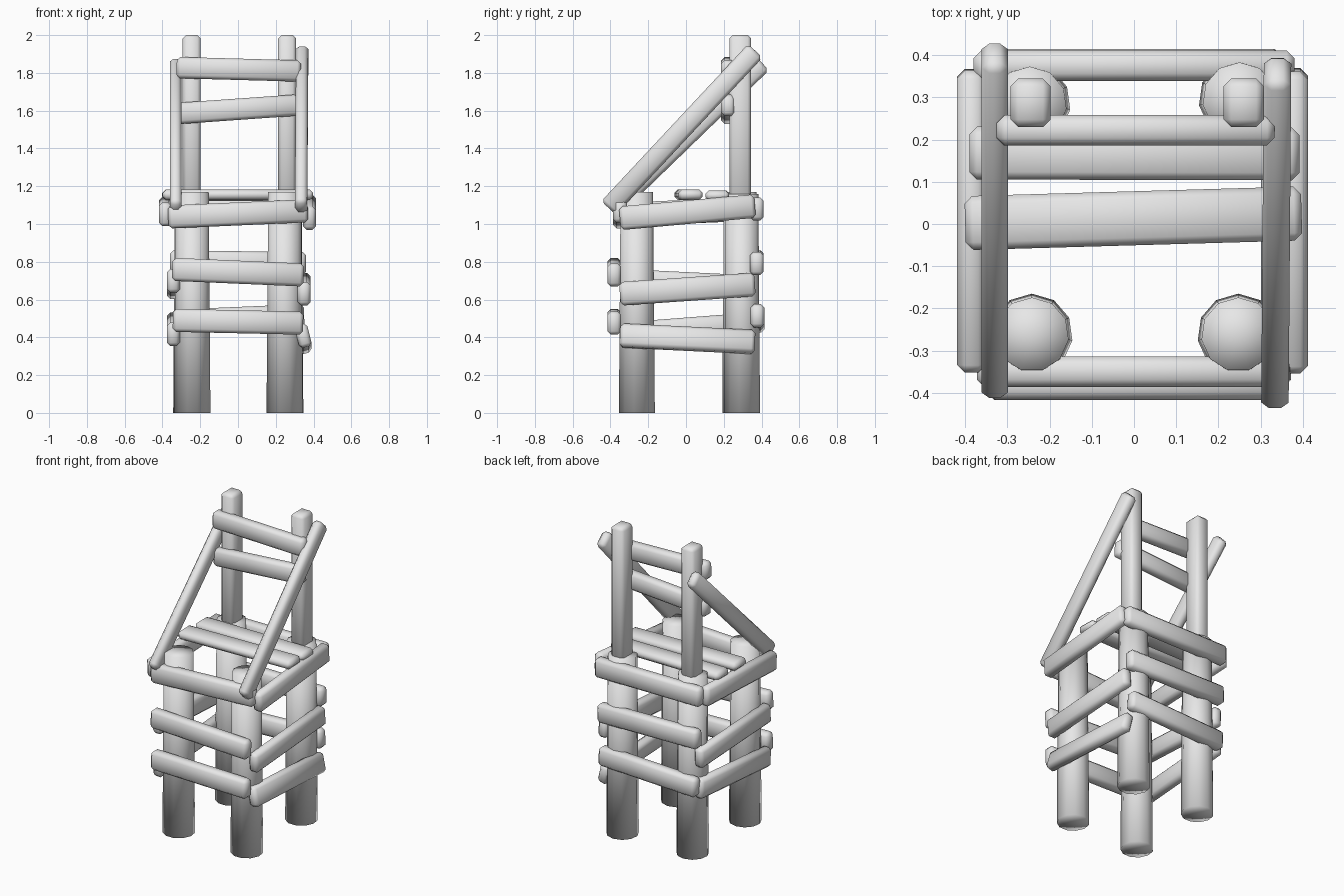
import bpy, bmesh, math
from mathutils import Vector, Matrix

if "Cube" in bpy.data.objects:
    bpy.data.objects.remove(bpy.data.objects["Cube"], do_unlink=True)

GREY = (0.8, 0.8, 0.8, 1)
mat = bpy.data.materials.new("pale_grey_wood")
mat.use_nodes = True
mat.diffuse_color = GREY
mat.node_tree.nodes["Principled BSDF"].inputs["Base Color"].default_value = GREY


def finish(name, bm):
    mesh = bpy.data.meshes.new(name)
    bmesh.ops.recalc_face_normals(bm, faces=bm.faces)
    for f in bm.faces:
        f.smooth = True
    bm.to_mesh(mesh)
    bm.free()
    mesh.materials.append(mat)
    obj = bpy.data.objects.new(name, mesh)
    bpy.context.collection.objects.link(obj)
    return obj


def frame(a, b, ref, roll=0):
    """Matrix whose x axis runs from a to b, with z near ref."""
    d = (b - a).normalized()
    side = ref.cross(d).normalized()
    rot = Matrix((d, side, d.cross(side))).transposed().to_4x4()
    return Matrix.Translation((a + b) / 2) @ rot @ Matrix.Rotation(roll, 4, 'X')


def beam(name, a, b, width, height, roll=0, ref=(0, 0, 1), bevel=0.018):
    """Timber with softened edges between two end centres."""
    a, b = Vector(a), Vector(b)
    bm = bmesh.new()
    bmesh.ops.create_cube(bm, size=1)
    bmesh.ops.scale(bm, vec=((b - a).length, width, height), verts=bm.verts)
    bmesh.ops.bevel(bm, geom=bm.edges[:], offset=bevel, segments=1, affect='EDGES')
    bm.transform(frame(a, b, Vector(ref), roll))
    return finish(name, bm)


def post(name, x, y, top):
    """Round, slightly tapered log."""
    bm = bmesh.new()
    bmesh.ops.create_cone(bm, cap_ends=True, cap_tris=True, segments=11,
                          radius1=0.097, radius2=0.088, depth=top)
    bmesh.ops.translate(bm, vec=(x, y, top / 2), verts=bm.verts)
    return finish(name, bm)


# Four round legs
post("front_right_post", -0.242, -0.262, 1.17)
post("front_left_post", 0.247, -0.262, 1.17)
post("back_right_post", -0.247, 0.285, 1.17)
post("back_left_post", 0.25, 0.295, 1.16)

# Square uprights above the back legs
for name, x in (("right_upright", -0.245), ("left_upright", 0.26)):
    beam(name, (x, 0.287, 1.1), (x, 0.287, 2.0), 0.115, 0.095, ref=(1, 0, 0))

# Rails across front and back: y, z at right end, z at left end, half length
for side, rows in {
    "front": ((-0.38, 0.49, 0.475, 0.345), (-0.38, 0.76, 0.73, 0.348), (-0.35, 1.037, 1.07, 0.37)),
    "back": ((0.378, 0.485, 0.515, 0.35), (0.375, 0.80, 0.79, 0.36), (0.375, 1.08, 1.08, 0.38)),
}.items():
    for i, (y, z0, z1, h) in enumerate(rows):
        beam(f"{side}_rail_{i + 1}", (-h, y, z0), (h, y, z1), 0.073, 0.122)

# Rails along the sides: x, z at front end, z at back end, roll
for side, rows in {
    "right": ((-0.342, 0.415, 0.47, 0), (-0.342, 0.70, 0.665, 0), (-0.385, 1.05, 1.08, 0)),
    "left": ((0.345, 0.41, 0.375, -0.25), (0.35, 0.63, 0.68, 0), (0.378, 1.03, 1.095, 0)),
}.items():
    for i, (x, z0, z1, roll) in enumerate(rows):
        beam(f"{side}_rail_{i + 1}", (x, -0.35, z0), (x, 0.365, z1), 0.068, 0.125, roll)

# Platform planks
beam("front_plank", (-0.4, 0.002, 1.155), (0.397, 0.025, 1.155), 0.128, 0.055)
beam("back_plank", (-0.39, 0.168, 1.15), (0.392, 0.166, 1.15), 0.125, 0.055)

# Sloping braces
beam("right_brace", (-0.33, -0.39, 1.08), (-0.33, 0.405, 1.85), 0.062, 0.1)
beam("left_brace", (0.334, -0.41, 1.085), (0.34, 0.367, 1.917), 0.065, 0.105)

# Rungs between the uprights
beam("upper_rung", (-0.325, 0.222, 1.828), (0.332, 0.222, 1.81), 0.072, 0.113)
beam("lower_rung", (-0.32, 0.222, 1.585), (0.32, 0.222, 1.63), 0.072, 0.113)
